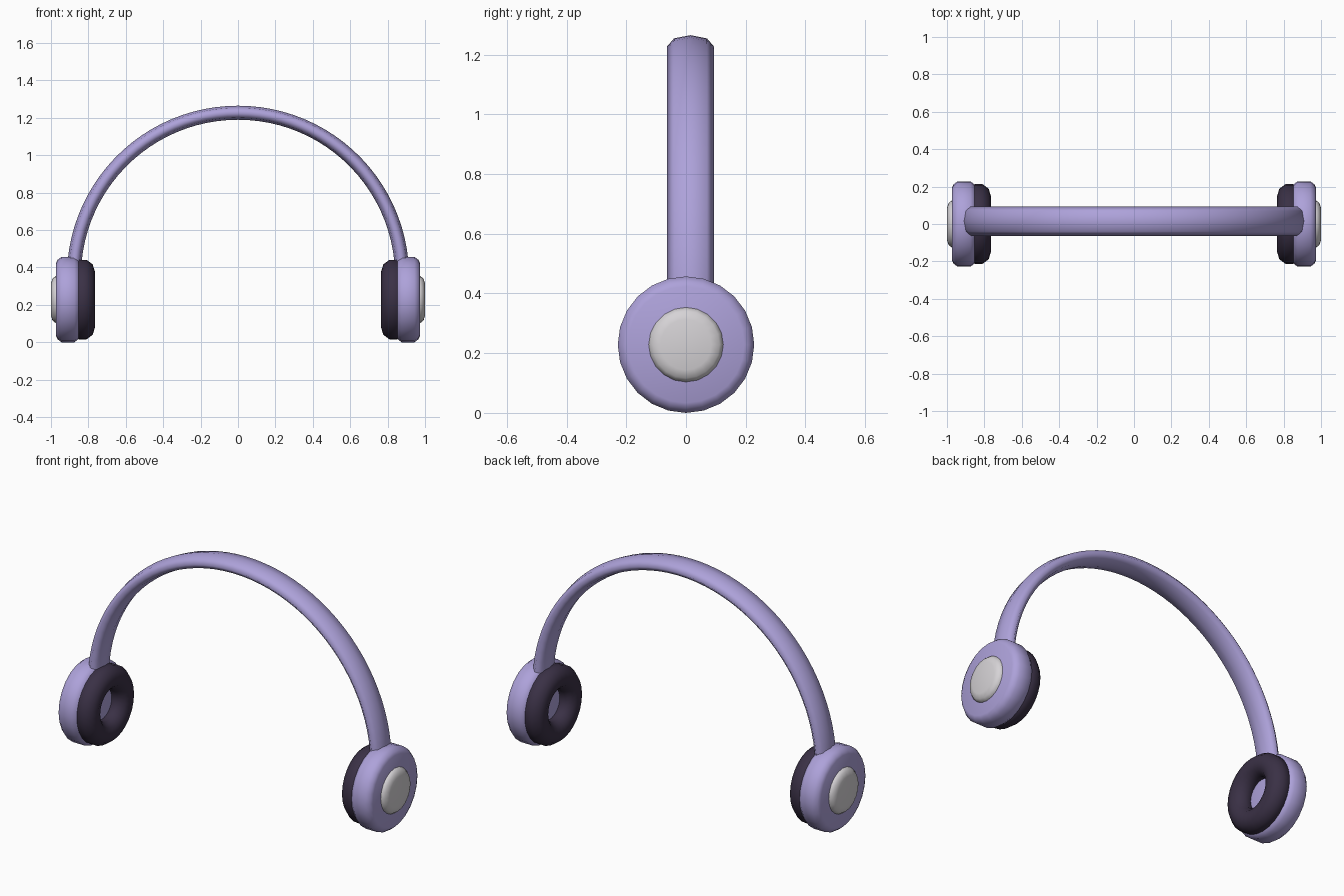
import bpy
import bmesh
from math import sin, cos, pi, tau, radians

cube = bpy.data.objects.get("Cube")
if cube:
    bpy.data.objects.remove(cube)


def material(name, rgb):
    mat = bpy.data.materials.new(name)
    mat.use_nodes = True
    color = (*rgb, 1)
    mat.diffuse_color = color
    bsdf = mat.node_tree.nodes["Principled BSDF"]
    bsdf.inputs["Base Color"].default_value = color
    bsdf.inputs["Roughness"].default_value = 0.6
    return mat


lilac = material("lilac", (0.42, 0.36, 0.70))
dark = material("dark plum", (0.042, 0.03, 0.06))
silver = material("pale grey", (0.67, 0.65, 0.67))

CUP_Z = 0.2285


def sweep(name, rings, mat, loop=False):
    """Skin a list of closed rings; close the ends or join them in a loop."""
    bm = bmesh.new()
    rows = [[bm.verts.new(p) for p in ring] for ring in rings]
    pairs = list(zip(rows, rows[1:]))
    if loop:
        pairs.append((rows[-1], rows[0]))
    else:
        bm.faces.new(rows[0])
        bm.faces.new(rows[-1])
    for a, b in pairs:
        for i in range(len(a)):
            j = (i + 1) % len(a)
            bm.faces.new((a[i], a[j], b[j], b[i]))
    bmesh.ops.recalc_face_normals(bm, faces=bm.faces)
    mesh = bpy.data.meshes.new(name)
    bm.to_mesh(mesh)
    bm.free()
    mesh.materials.append(mat)
    mesh.shade_smooth()
    obj = bpy.data.objects.new(name, mesh)
    bpy.context.collection.objects.link(obj)
    return obj


def lathe(name, side, profile, mat, sides, loop=False):
    """Turn (x, radius) points about the sideways axis of an ear cup."""
    rings = [[(side * x, r * cos(tau * k / sides), CUP_Z + r * sin(tau * k / sides))
              for k in range(sides)] for x, r in profile]
    return sweep(name, rings, mat, loop)


# Headband: flattened octagonal section along an arch
ARCH_Z, ARCH_R = 0.35, 0.8775
STEPS = 48
band = []
for i in range(STEPS + 1):
    a = radians(-2) + (pi + radians(4)) * i / STEPS
    ring = []
    for k in range(8):
        t = tau * k / 8
        r = ARCH_R + 0.0375 * sin(t)
        ring.append((r * cos(a), 0.015 + 0.078 * cos(t), ARCH_Z + r * sin(a)))
    band.append(ring)
sweep("headband", band, lilac)

cup = [(0.845, 0.195), (0.853, 0.212), (0.875, 0.2285),
       (0.943, 0.2285), (0.965, 0.212), (0.973, 0.195)]
cap = [(0.96, 0.125), (0.975, 0.125), (0.992, 0.112), (1.0, 0.085)]
pad = [(0.83 + 0.065 * cos(tau * k / 10), 0.15 + 0.066 * sin(tau * k / 10))
       for k in range(10)]

# Ear cups, outer caps and ring cushions on both sides
for label, side in (("left", 1), ("right", -1)):
    lathe(label + "_ear_cup", side, cup, lilac, 24)
    lathe(label + "_outer_cap", side, cap, silver, 20)
    lathe(label + "_ear_cushion", side, pad, dark, 28, loop=True)
